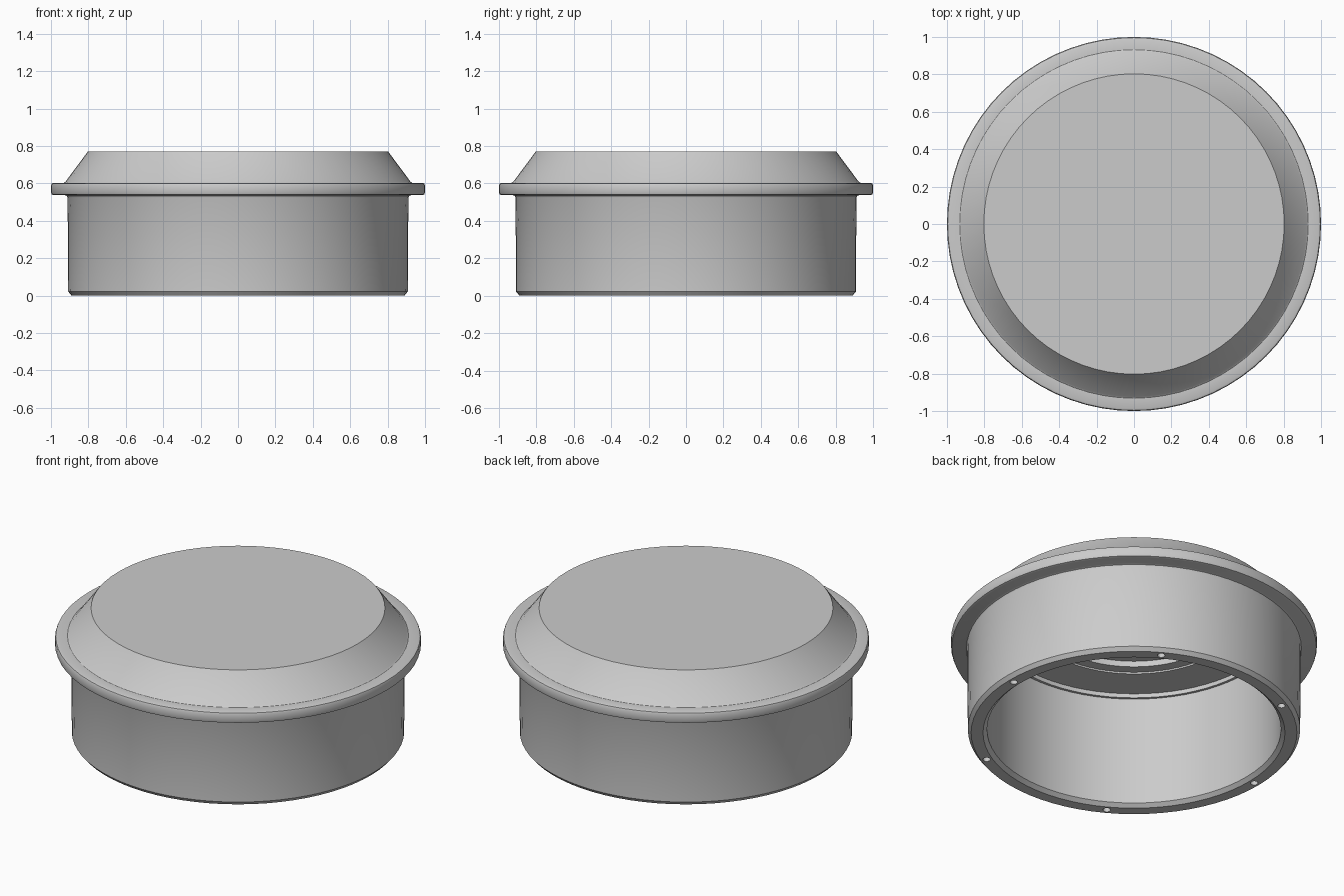
import bpy, bmesh, math
from mathutils import Matrix

if "Cube" in bpy.data.objects:
    bpy.data.objects.remove(bpy.data.objects["Cube"])

SEGMENTS = 72

grey = bpy.data.materials.new("light_grey")
grey.diffuse_color = (0.6, 0.6, 0.6, 1)
grey.use_nodes = True
grey.node_tree.nodes["Principled BSDF"].inputs["Base Color"].default_value = grey.diffuse_color

# Closed half section (radius, height), outside from the top down, then inside up
profile = [
    (0, 0.77), (0.803, 0.77),                                     # flat top
    (0.922, 0.61), (0.932, 0.603),                                # sloped shoulder
    (0.985, 0.603), (0.996, 0.599), (1.0, 0.588),                 # flange
    (1.0, 0.552), (0.996, 0.541), (0.985, 0.537),
    (0.925, 0.537), (0.915, 0.533), (0.911, 0.523),               # outer wall
    (0.908, 0.022), (0.890, 0.0),
    (0.825, 0.0), (0.803, 0.02),                                  # bottom rim
    (0.803, 0.675), (0.788, 0.675), (0.788, 0.70),                # inner wall, step
    (0.57, 0.70), (0.57, 0.71), (0.51, 0.71), (0.51, 0.745),      # ceiling recess
    (0, 0.745),
]


def mesh_object(name, bm):
    bmesh.ops.recalc_face_normals(bm, faces=bm.faces)
    mesh = bpy.data.meshes.new(name)
    bm.to_mesh(mesh)
    bm.free()
    mesh.materials.append(grey)
    obj = bpy.data.objects.new(name, mesh)
    bpy.context.collection.objects.link(obj)
    return obj


# Turned hollow cap
bm = bmesh.new()
verts = [bm.verts.new((r, 0, z)) for r, z in profile]
edges = [bm.edges.new(pair) for pair in zip(verts, verts[1:])]
bmesh.ops.spin(bm, geom=verts + edges, cent=(0, 0, 0), axis=(0, 0, 1),
               angle=math.tau, steps=SEGMENTS, use_merge=False)
bmesh.ops.remove_doubles(bm, verts=bm.verts, dist=1e-4)
cap = mesh_object("hollow_cap", bm)

# Six screw holes in the bottom rim
bm = bmesh.new()
for i in range(6):
    a = i * math.tau / 6
    place = Matrix.Translation((0.857 * math.cos(a), 0.857 * math.sin(a), 0.05))
    bmesh.ops.create_cone(bm, cap_ends=True, segments=16, radius1=0.021,
                          radius2=0.021, depth=0.3, matrix=place)
holes = mesh_object("screw_hole_cutter", bm)
holes.hide_render = True
holes.hide_set(True)

cut = cap.modifiers.new("screw_holes", "BOOLEAN")
cut.operation = "DIFFERENCE"
cut.solver = "EXACT"
cut.object = holes

bpy.context.view_layer.objects.active = cap
cap.select_set(True)
bpy.ops.object.modifier_apply(modifier=cut.name)
bpy.data.objects.remove(holes)
bpy.ops.object.shade_smooth_by_angle(angle=math.radians(30))
